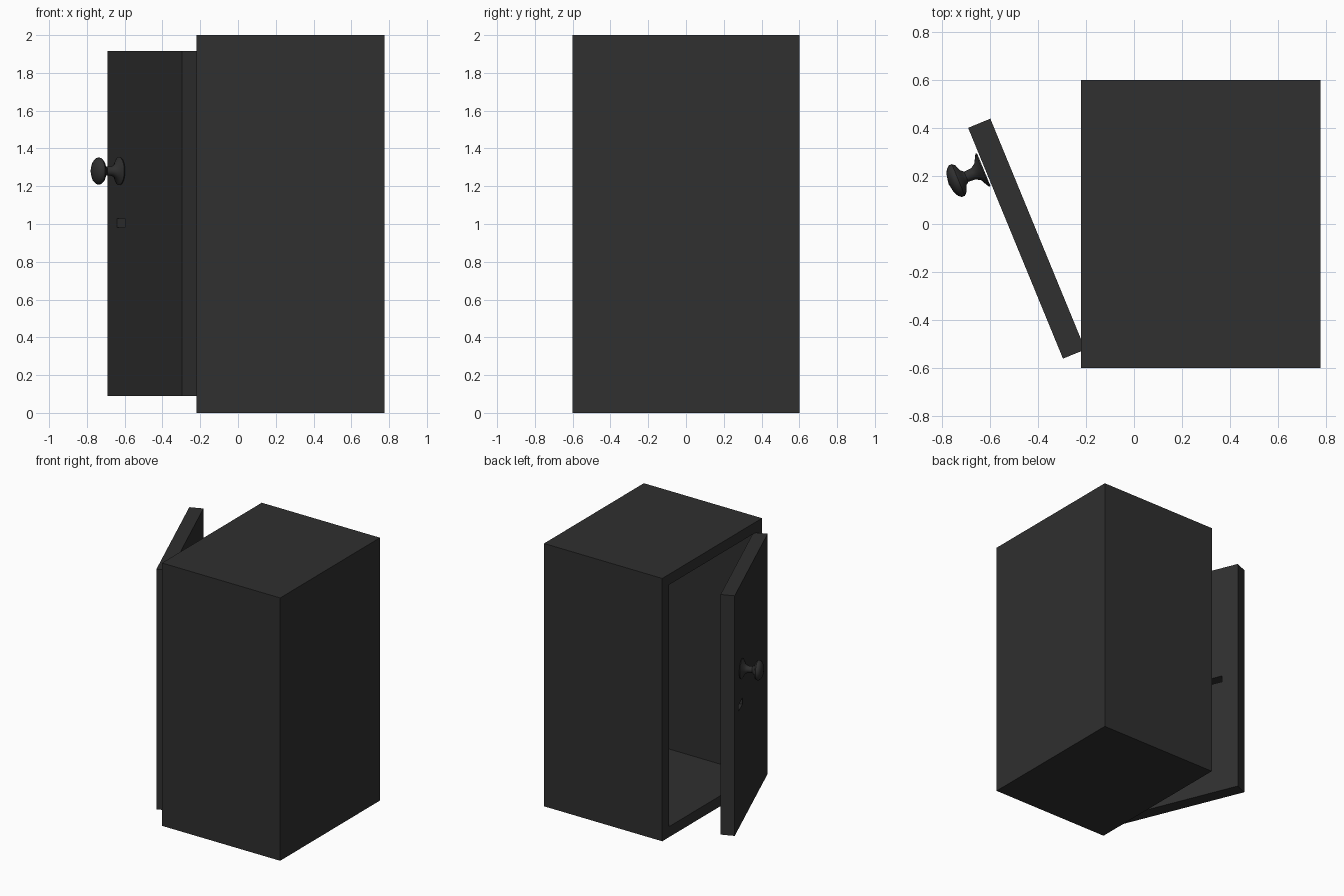
import bpy, bmesh, math
from mathutils import Matrix

if "Cube" in bpy.data.objects:
    bpy.data.objects.remove(bpy.data.objects["Cube"])

# One dark colour for everything
mat = bpy.data.materials.new("charcoal")
mat.diffuse_color = (0.029, 0.029, 0.029, 1)
mat.use_nodes = True
mat.node_tree.nodes["Principled BSDF"].inputs["Base Color"].default_value = mat.diffuse_color


def finish(name, bm, matrix=Matrix.Identity(4)):
    bmesh.ops.recalc_face_normals(bm, faces=bm.faces)
    me = bpy.data.meshes.new(name)
    bm.to_mesh(me)
    bm.free()
    me.materials.append(mat)
    ob = bpy.data.objects.new(name, me)
    ob.matrix_world = matrix
    bpy.context.collection.objects.link(ob)
    return ob


def rect_loop(bm, x, y0, y1, z0, z1):
    return [bm.verts.new((x, y, z)) for y, z in ((y0, z0), (y1, z0), (y1, z1), (y0, z1))]


def bridge(bm, a, b):
    for i in range(4):
        j = (i + 1) % 4
        bm.faces.new((a[i], a[j], b[j], b[i]))


# Cabinet: hollow box, open on the -x side
bm = bmesh.new()
W = 0.08
back = rect_loop(bm, 0.775, -0.6, 0.6, 0, 2)
rim = rect_loop(bm, -0.22, -0.6, 0.6, 0, 2)
mouth = rect_loop(bm, -0.22, -0.6 + W, 0.6 - W, W, 2 - W)
inner = rect_loop(bm, 0.775 - W, -0.6 + W, 0.6 - W, W, 2 - W)
bm.faces.new(back)
for a, b in ((back, rim), (rim, mouth), (mouth, inner)):
    bridge(bm, a, b)
bm.faces.new(inner)
finish("cabinet", bm)

# Door frame of reference: local x points into the cabinet, local y to the free edge
swing = Matrix.Translation((-0.69, 0.40, 0)) @ Matrix.Rotation(math.radians(22.35), 4, 'Z')

# Door: slab with a slot cut right through
LOCK_Y = -0.185
bm = bmesh.new()
outer, slot = [], []
for x in (0, 0.1):
    outer.append(rect_loop(bm, x, -1.038, 0, 0.09, 1.917))
    slot.append(rect_loop(bm, x, LOCK_Y - 0.058, LOCK_Y + 0.058, 0.982, 1.03))
for k in (0, 1):
    bridge(bm, outer[k], slot[k])
bridge(bm, *outer)
bridge(bm, *slot)
finish("door", bm, swing)

# Knob: turned profile (distance from door, radius)
profile = [(0.006, 0), (0.006, 0.073), (0.012, 0.075), (0.020, 0.062), (0.032, 0.038),
           (0.052, 0.025), (0.085, 0.023), (0.098, 0.034), (0.108, 0.060), (0.120, 0.071),
           (0.134, 0.071), (0.147, 0.060), (0.157, 0.040), (0.164, 0)]
bm = bmesh.new()
verts = [bm.verts.new((-d, r, 0)) for d, r in profile]
edges = [bm.edges.new(p) for p in zip(verts, verts[1:])]
bmesh.ops.spin(bm, geom=verts + edges, cent=(0, 0, 0), axis=(1, 0, 0),
               angle=math.tau, steps=20, use_merge=True)
bmesh.ops.remove_doubles(bm, verts=bm.verts, dist=1e-5)
knob = finish("door_knob", bm, swing @ Matrix.Translation((0, LOCK_Y, 1.28)))
bpy.context.view_layer.objects.active = knob
knob.select_set(True)
bpy.ops.object.shade_smooth_by_angle(angle=math.radians(40))
